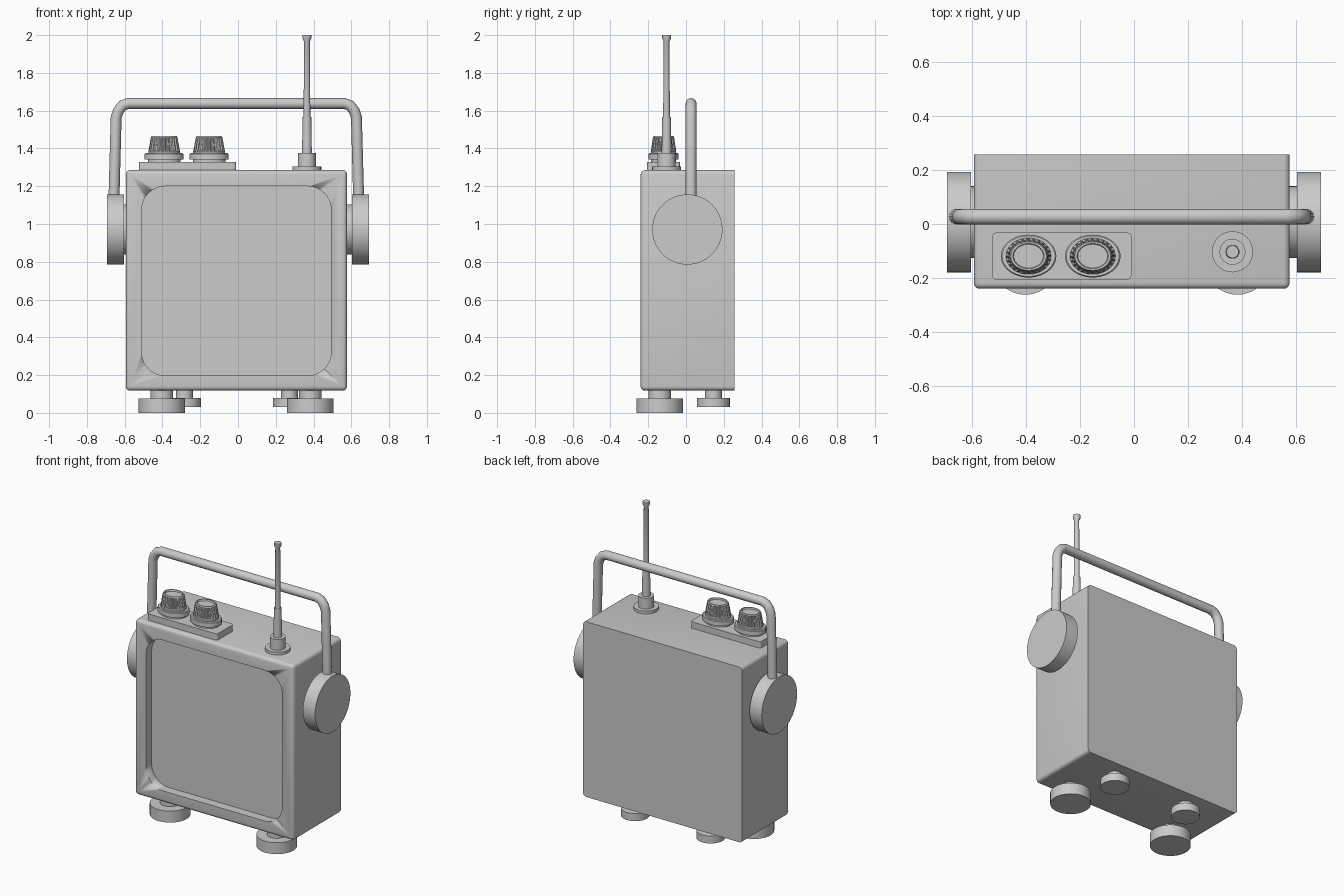
import bpy, bmesh
from math import sin, cos, pi, radians
from mathutils import Matrix

if "Cube" in bpy.data.objects:
    bpy.data.objects.remove(bpy.data.objects["Cube"])


def finish(bm, name, angle=30):
    bmesh.ops.recalc_face_normals(bm, faces=bm.faces)
    mesh = bpy.data.meshes.new(name)
    bm.to_mesh(mesh)
    bm.free()
    obj = bpy.data.objects.new(name, mesh)
    bpy.context.collection.objects.link(obj)
    bpy.ops.object.select_all(action='DESELECT')
    obj.select_set(True)
    bpy.context.view_layer.objects.active = obj
    bpy.ops.object.shade_smooth_by_angle(angle=radians(angle))
    return obj


def box(name, lo, hi, bevel, pick, segments=4):
    """Box from corner to corner; edges chosen by pick(edge) are rounded."""
    bm = bmesh.new()
    size = [b - a for a, b in zip(lo, hi)]
    mid = [(a + b) / 2 for a, b in zip(lo, hi)]
    bmesh.ops.create_cube(bm, size=1, matrix=Matrix.Translation(mid) @ Matrix.Diagonal((*size, 1)))
    bmesh.ops.bevel(bm, geom=[e for e in bm.edges if pick(e)], offset=bevel,
                    segments=segments, profile=0.5, affect='EDGES')
    return finish(bm, name)


def lathe(name, centre, profile, axis='Z', n=48, sy=1.0, flutes=()):
    """Spin (radius, height) points; rows listed in flutes get grip grooves."""
    bm = bmesh.new()
    rings = []
    for row, (r, h) in enumerate(profile):
        ring = []
        for i in range(n):
            rr = r * (0.91 if row in flutes and i % 4 > 1 else 1)
            a = 2 * pi * i / n
            p = (rr * cos(a), rr * sin(a) * sy, h)
            if axis == 'X':
                p = (p[2], p[0], p[1])
            ring.append(bm.verts.new([c + q for c, q in zip(centre, p)]))
        rings.append(ring)
    for a, b in zip(rings, rings[1:]):
        for i in range(n):
            j = (i + 1) % n
            bm.faces.new((a[i], a[j], b[j], b[i]))
    bm.faces.new(rings[0])
    bm.faces.new(rings[-1])
    return finish(bm, name)


def runs_along(e, axis):
    d = e.verts[0].co - e.verts[1].co
    return abs(d[axis]) > 1e-4


# Case with rounded front and sides, square back edges
body = box('case', (-0.594, -0.24, 0.118), (0.577, 0.258, 1.285), 0.022,
           lambda e: not all(v.co.y > 0.2 for v in e.verts))

# Recessed screen opening
cutter = box('screen_cutter', (-0.51, -0.4, 0.197), (0.493, -0.18, 1.2), 0.125,
             lambda e: runs_along(e, 1), 10)
cutter.hide_render = True
mod = body.modifiers.new('screen_recess', 'BOOLEAN')
mod.operation = 'DIFFERENCE'
mod.solver = 'EXACT'
mod.object = cutter
bpy.context.view_layer.objects.active = body
bpy.ops.object.modifier_apply(modifier=mod.name)
bpy.data.objects.remove(cutter)

# Control plate
box('control_plate', (-0.525, -0.206, 1.275), (-0.01, -0.032, 1.328), 0.014,
    lambda e: runs_along(e, 2))

# Fluted oval knobs on stepped bases
for side, x in (('left', -0.391), ('right', -0.153)):
    lathe('knob_base_' + side, (x, -0.119, 0),
          [(0.086, 1.32), (0.086, 1.342), (0.103, 1.342), (0.103, 1.37), (0.098, 1.375), (0.07, 1.375)],
          sy=0.77)
    lathe('knob_' + side, (x, -0.119, 0),
          [(0.084, 1.37), (0.084, 1.385), (0.083, 1.39), (0.071, 1.455), (0.070, 1.459),
           (0.066, 1.466), (0.058, 1.466), (0.055, 1.456)],
          n=96, sy=0.8, flutes=(2, 3))

# Telescopic antenna
lathe('antenna_base', (0.365, -0.103, 0),
      [(0.076, 1.275), (0.076, 1.304), (0.048, 1.304), (0.048, 1.376), (0.02, 1.376)])
lathe('antenna_rod', (0.365, -0.103, 0),
      [(0.026, 1.37), (0.023, 1.566), (0.018, 1.566), (0.015, 1.965), (0.023, 1.982), (0.023, 2.0)], n=32)

# Side hinges
for side, s, wall in (('left', -1, 0.58), ('right', 1, 0.565)):
    lathe('handle_hinge_' + side, (0, 0.007, 0.971),
          [(0.133, s * wall), (0.133, s * 0.604), (0.186, s * 0.604), (0.186, s * 0.693)], axis='X', n=64)

# Carrying handle
half = [(0.65, 1.05), (0.636, 1.565), (0.625, 1.598), (0.603, 1.627), (0.573, 1.638)]
path = [(-x, z) for x, z in half] + [(x, z) for x, z in reversed(half)]
curve = bpy.data.curves.new('handle', 'CURVE')
curve.dimensions = '3D'
curve.bevel_depth = 0.029
curve.bevel_resolution = 6
curve.use_fill_caps = True
spline = curve.splines.new('POLY')
spline.points.add(len(path) - 1)
for p, (x, z) in zip(spline.points, path):
    p.co = (x - 0.009, 0.027, z, 1)
handle = bpy.data.objects.new('handle', curve)
bpy.context.collection.objects.link(handle)

# Feet: large front pair, small raised rear pair
for side, s in (('left', -1), ('right', 1)):
    lathe('front_foot_' + side, (-0.01 + s * 0.393, -0.139, 0),
          [(0.123, 0), (0.123, 0.076), (0.06, 0.076), (0.06, 0.13)])
    lathe('rear_foot_' + side, (-0.006 + s * 0.278, 0.145, 0),
          [(0.087, 0.03), (0.087, 0.08), (0.045, 0.08), (0.045, 0.13)])
